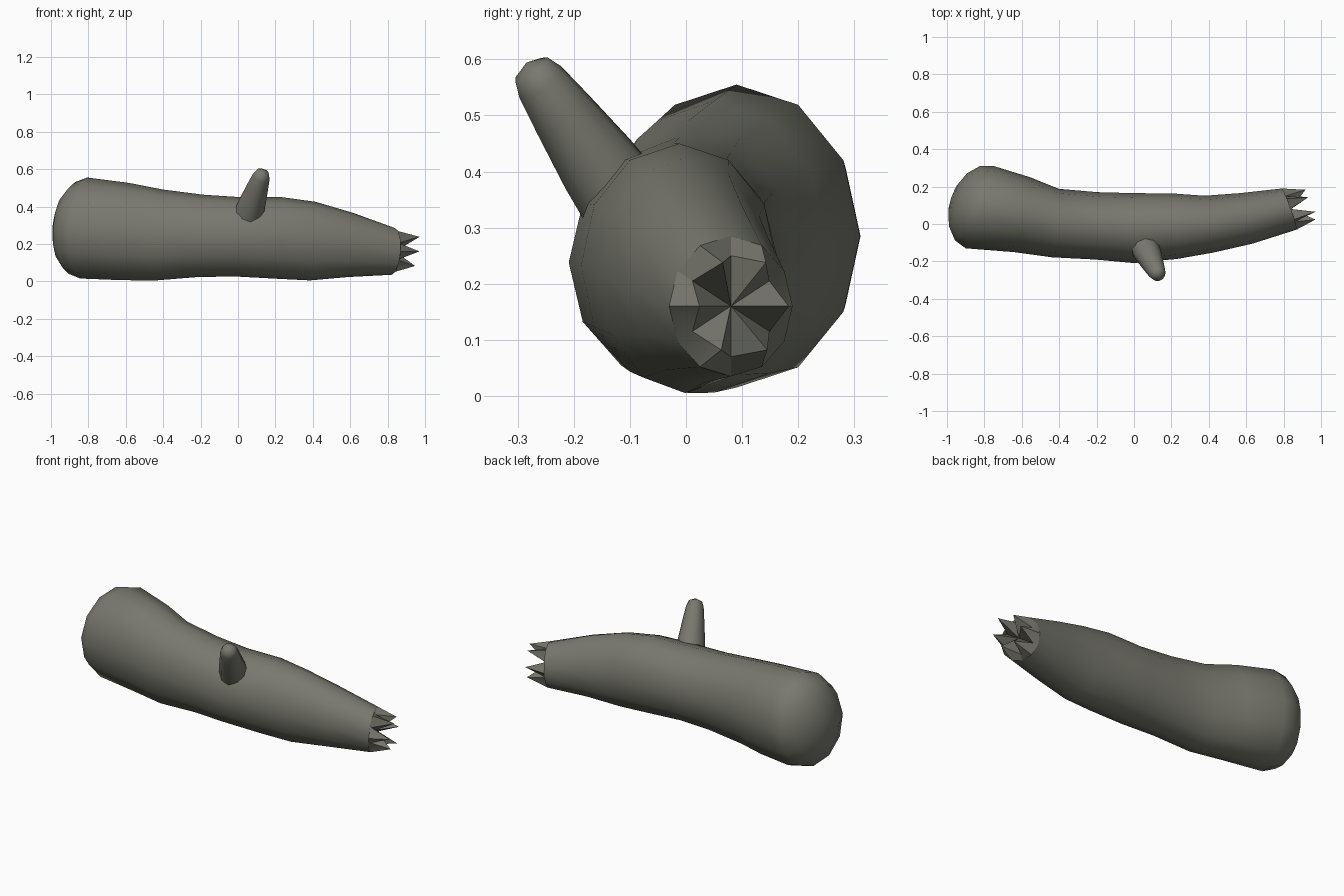
import bpy, bmesh, math, random
from mathutils import Vector

random.seed(4)
cube = bpy.data.objects.get("Cube")
if cube:
    bpy.data.objects.remove(cube, do_unlink=True)

bark = bpy.data.materials.new("grey_bark")
bark.use_nodes = True
bark.diffuse_color = (0.19, 0.19, 0.16, 1)
bark.node_tree.nodes["Principled BSDF"].inputs["Base Color"].default_value = bark.diffuse_color


def bridge(bm, a, b):
    """Join two rings of equal size with quads."""
    n = len(a)
    for i in range(n):
        bm.faces.new((a[i], a[(i + 1) % n], b[(i + 1) % n], b[i]))


def fan(bm, ring, tip):
    """Close a ring with triangles to one point."""
    v = bm.verts.new(tip)
    for i in range(len(ring)):
        bm.faces.new((ring[i], ring[(i + 1) % len(ring)], v))


def finish(bm, name, angle=42):
    bmesh.ops.recalc_face_normals(bm, faces=bm.faces[:])
    mesh = bpy.data.meshes.new(name)
    bm.to_mesh(mesh)
    bm.free()
    mesh.materials.append(bark)
    ob = bpy.data.objects.new(name, mesh)
    bpy.context.collection.objects.link(ob)
    bpy.ops.object.select_all(action='DESELECT')
    ob.select_set(True)
    bpy.context.view_layer.objects.active = ob
    bpy.ops.object.shade_smooth_by_angle(angle=math.radians(angle))


SIDES = 12


def ring_points(x, y, z, ry, rz, skew, scale=1.0):
    """Upright oval whose plane leans along x by skew."""
    pts = []
    for i in range(SIDES):
        a = math.tau * i / SIDES
        dy, dz = ry * scale * math.cos(a), rz * scale * math.sin(a)
        pts.append(Vector((x + skew * dy + 0.07 * dz, y + dy, z + dz)))
    return pts


# Trunk sections: x, y, z, half width, half height, lean
sections = [
    (-0.825, 0.09, 0.285, 0.22, 0.27, 0.34),
    (-0.60, 0.05, 0.266, 0.20, 0.26, 0.22),
    (-0.42, 0.005, 0.248, 0.183, 0.243, 0.10),
    (-0.20, -0.01, 0.243, 0.18, 0.22, 0.03),
    (0.00, -0.022, 0.238, 0.187, 0.212, 0.0),
    (0.22, -0.012, 0.232, 0.175, 0.218, -0.05),
    (0.40, -0.001, 0.215, 0.152, 0.21, -0.15),
    (0.60, 0.03, 0.195, 0.135, 0.172, -0.25),
    (0.83, 0.08, 0.16, 0.11, 0.125, -0.36),
]
bm = bmesh.new()
rings = [[bm.verts.new(p) for p in ring_points(*s)] for s in sections]
for a, b in zip(rings, rings[1:]):
    bridge(bm, a, b)

# Rounded thick end
axis = Vector((-0.95, 0.32, 0))
height = 0.16
last = rings[0]
for deg in (25, 50, 72):
    t = math.radians(deg)
    pts = ring_points(*sections[0], scale=math.cos(t))
    ring = [bm.verts.new(p + axis * height * math.sin(t)) for p in pts]
    bridge(bm, last, ring)
    last = ring
fan(bm, last, Vector(sections[0][:3]) + axis * height)
finish(bm, "log_trunk")

# Broken end: alternate points pulled out into splinters
bm = bmesh.new()
end = sections[-1]
rim = [bm.verts.new(p) for p in ring_points(*end)]
teeth = []
for i, p in enumerate(ring_points(*end, scale=0.72)):
    if i % 2 == 0:
        p = p + Vector((0.96, 0.2, 0)) * random.uniform(0.11, 0.15)
        p.x = min(p.x, 0.995)
    teeth.append(bm.verts.new(p))
bridge(bm, rim, teeth)
fan(bm, teeth, Vector(end[:3]) + Vector((0.01, 0, 0)))
finish(bm, "splintered_end", 30)

# Branch stub with a rounded tip
bm = bmesh.new()
base, tip = Vector((0.045, -0.095, 0.325)), Vector((0.13, -0.272, 0.577))
along = (tip - base).normalized()
side = along.cross(Vector((0, 1, 0))).normalized()
up = along.cross(side)
last = None
for t, r in ((0, 0.082), (0.35, 0.073), (0.7, 0.058), (0.93, 0.047), (1.02, 0.036)):
    c = base.lerp(tip, t)
    ring = []
    for i in range(10):
        a = math.tau * i / 10
        ring.append(bm.verts.new(c + side * r * math.cos(a) + up * r * math.sin(a)))
    if last:
        bridge(bm, last, ring)
    last = ring
fan(bm, last, tip + along * 0.022)
finish(bm, "branch_stub", 50)
